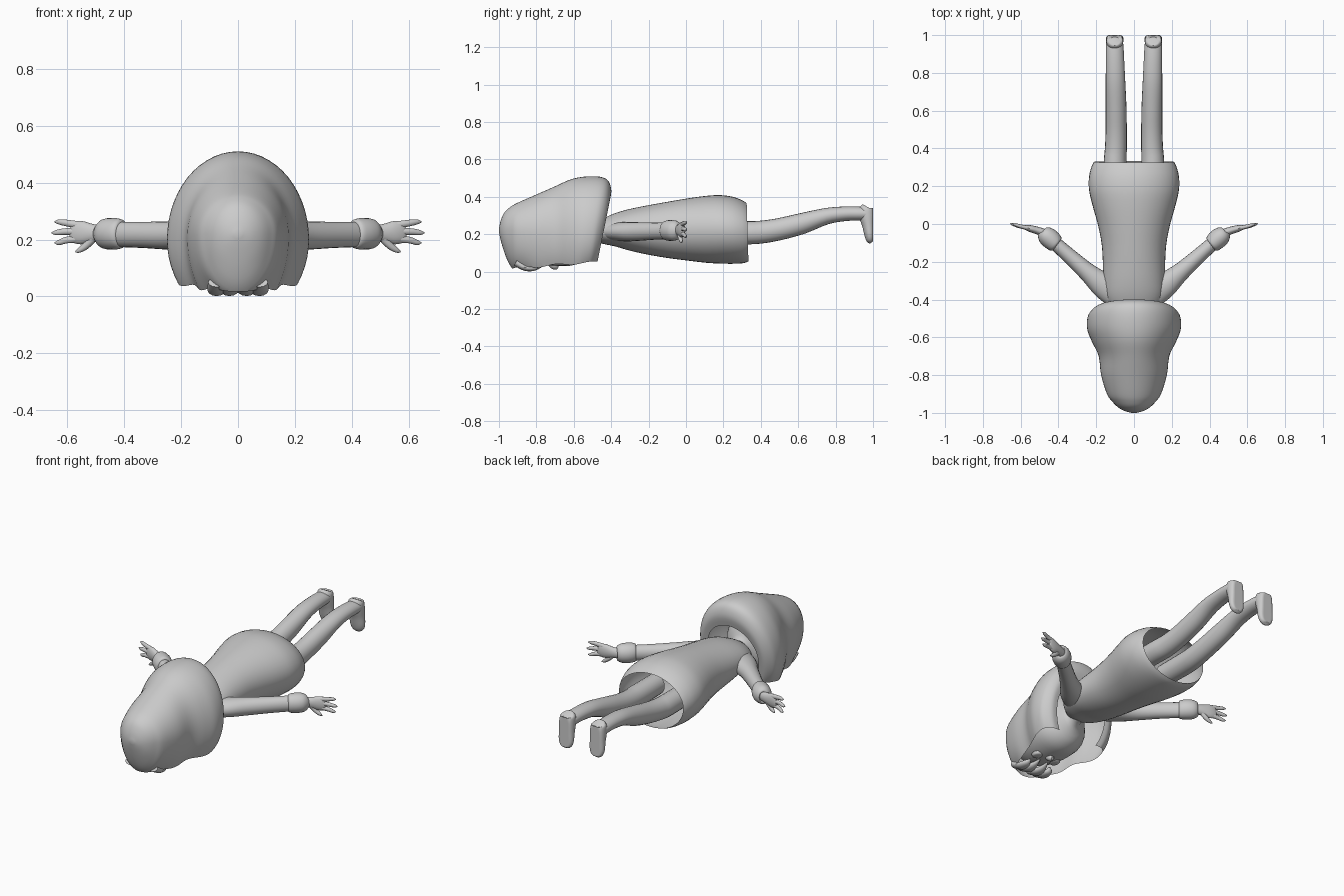
import bpy, bmesh, math
from mathutils import Vector

grey = bpy.data.materials.new("plain grey")
grey.diffuse_color = (0.6, 0.6, 0.6, 1)
Z, Y = Vector((0, 0, 1)), Vector((0, 1, 0))


def smooth_rows(rows, steps):
    """Catmull-Rom interpolation of every column."""
    out = []
    for i in range(len(rows) - 1):
        p0, p1 = rows[max(i - 1, 0)], rows[i]
        p2, p3 = rows[i + 1], rows[min(i + 2, len(rows) - 1)]
        for s in range(steps):
            t = s / steps
            out.append([0.5 * (2 * b + (c - a) * t + (2 * a - 5 * b + 4 * c - d) * t * t
                               + (3 * b - a - 3 * c + d) * t ** 3)
                        for a, b, c, d in zip(p0, p1, p2, p3)])
    return out + [list(rows[-1])]


def finish(name, bm, mirror=False):
    bmesh.ops.recalc_face_normals(bm, faces=bm.faces)
    me = bpy.data.meshes.new(name)
    bm.to_mesh(me)
    bm.free()
    me.polygons.foreach_set("use_smooth", [True] * len(me.polygons))
    me.set_sharp_from_angle(angle=math.radians(50))
    me.materials.append(grey)
    ob = bpy.data.objects.new(name, me)
    bpy.context.collection.objects.link(ob)
    if mirror:
        ob.modifiers.new("mirror", 'MIRROR')
    return ob


def skin(bm, rings, cap_start=True, cap_end=True):
    vs = [[bm.verts.new(p) for p in r] for r in rings]
    n = len(vs[0])
    for a, b in zip(vs, vs[1:]):
        for i in range(n):
            bm.faces.new((a[i], a[(i + 1) % n], b[(i + 1) % n], b[i]))
    if cap_start:
        bm.faces.new(vs[0])
    if cap_end:
        bm.faces.new(vs[-1])


def tube(bm, rows, ref=Z, sides=16, steps=4, limit=None):
    """Rows are x, y, z, radius across, radius along ref."""
    rows = smooth_rows(rows, steps)
    pts = [Vector(r[:3]) for r in rows]
    rings = []
    for i, r in enumerate(rows):
        tan = (pts[min(i + 1, len(pts) - 1)] - pts[max(i - 1, 0)]).normalized()
        side = tan.cross(ref).normalized()
        up = side.cross(tan)
        ring = []
        for k in range(sides):
            a = 2 * math.pi * k / sides
            p = pts[i] + side * max(r[3], .001) * math.cos(a) + up * max(r[4], .001) * math.sin(a)
            if limit:
                p.y = min(p.y, limit)
            ring.append(p)
        rings.append(ring)
    skin(bm, rings)


def hull(rows, sides, steps):
    """Rows are y, half width, middle z, top z, bottom z, lean."""
    rings = []
    for y, w, m, t, b, lean in smooth_rows(rows, steps):
        ring = []
        for k in range(sides):
            a = 2 * math.pi * k / sides
            s = math.sin(a)
            z = m + s * (t - m if s > 0 else m - b)
            ring.append((w * math.cos(a), y + lean * (z - 0.35), z))
        rings.append(ring)
    return rings


# Dress, open at the hem
bm = bmesh.new()
skin(bm, hull([(-.50, .06, .21, .25, .17, 0), (-.45, .12, .21, .28, .15, 0),
               (-.38, .155, .215, .312, .135, 0), (-.30, .162, .22, .335, .112, 0),
               (-.20, .165, .22, .355, .09, 0), (-.10, .172, .225, .373, .073, 0),
               (0, .192, .228, .39, .06, 0), (.10, .22, .23, .404, .048, 0),
               (.18, .238, .23, .409, .043, 0), (.25, .238, .225, .40, .042, -.01),
               (.30, .225, .22, .382, .045, -.02), (.325, .212, .215, .366, .055, -.03)],
              40, 3), cap_end=False)
finish("dress", bm)

# Hair shell, trimmed underneath so the face shows
bm = bmesh.new()
skin(bm, hull([(-1, .012, .22, .23, .21, 0), (-.99, .05, .22, .275, .165, 0),
               (-.97, .085, .22, .317, .10, 0), (-.94, .115, .22, .345, .035, 0),
               (-.90, .143, .215, .368, -.01, 0), (-.80, .174, .21, .412, -.06, 0),
               (-.70, .187, .205, .456, -.09, 0), (-.62, .222, .20, .493, -.09, .03),
               (-.55, .247, .20, .508, -.09, .07), (-.48, .247, .20, .507, -.08, .13),
               (-.44, .23, .20, .485, -.07, .18), (-.415, .20, .20, .43, -.06, .2),
               (-.415, .165, .20, .37, -.03, .2)], 56, 4), cap_end=False)
bmesh.ops.bisect_plane(bm, geom=bm.verts[:] + bm.edges[:] + bm.faces[:], dist=1e-5,
                       plane_co=(0, -.92, .018), plane_no=(0, .075, -1), clear_outer=True)
for v in bm.verts:          # wavy lower edge
    if v.co.z < .12:
        v.co.z += .008 * math.sin(v.co.y * 34) * (1 - v.co.z / .12)
finish("hair", bm)

# Head with face features turned to the ground
bm = bmesh.new()
skin(bm, hull([(-.93, .01, .2, .21, .19, 0), (-.91, .07, .19, .28, .10, 0),
               (-.86, .125, .18, .34, .055, 0), (-.78, .155, .18, .37, .035, 0),
               (-.68, .165, .18, .39, .03, 0), (-.60, .15, .18, .38, .035, 0),
               (-.54, .105, .18, .33, .07, 0), (-.50, .05, .2, .26, .14, 0),
               (-.44, .05, .21, .25, .16, 0)], 28, 3))
finish("head", bm)
bm = bmesh.new()
tube(bm, [(0, -.72, .05, .022, .024), (0, -.70, .03, .02, .022), (0, -.685, .018, .008, .008)],
     ref=Y, sides=12)
finish("nose", bm)
bm = bmesh.new()
tube(bm, [(.06, -.74, .05, .03, .035), (.06, -.74, .036, .024, .028), (.06, -.74, .032, .01, .01)],
     ref=Y, sides=14)
finish("eyes", bm, True)

# Fringe locks hanging over the forehead
bm = bmesh.new()
for x, tip in ((.03, -.76), (.075, -.79)):
    tube(bm, [(x, -.91, .05, .03, .02), (x, -.86, .022, .033, .018),
              (x, -.81, .02, .022, .015), (x * .9, tip, .035, .004, .004)], sides=12)
for v in bm.verts:
    v.co.z = max(v.co.z, 0)
finish("fringe", bm, True)

# Arms with puffed cuffs
bm = bmesh.new()
tube(bm, [(.08, -.37, .212, .085, .05), (.16, -.325, .213, .07, .052),
          (.24, -.26, .214, .05, .05), (.33, -.18, .216, .041, .046),
          (.42, -.10, .218, .036, .044), (.45, -.073, .22, .034, .04)], sides=20)
finish("arms", bm, True)
bm = bmesh.new()
tube(bm, [(.408, -.112, .22, .035, .042), (.415, -.106, .22, .046, .052),
          (.44, -.082, .22, .052, .056), (.468, -.059, .22, .048, .053),
          (.486, -.045, .22, .034, .04), (.488, -.043, .22, .02, .025)], sides=20)
finish("cuffs", bm, True)

# Hands: palm, three fingers and a thumb
bm = bmesh.new()
tube(bm, [(.47, -.048, .22, .02, .028), (.51, -.035, .222, .02, .032),
          (.55, -.024, .224, .018, .041), (.58, -.016, .226, .012, .036),
          (.59, -.013, .227, .006, .025)])
for z0, x1, z1 in ((.25, .645, .262), (.228, .655, .224), (.203, .645, .189)):
    xm = (.56 + x1) / 2
    tube(bm, [(.555, -.022, z0, .012, .014), (xm, -.012, (z0 + z1) / 2 + .002, .010, .012),
              (x1 - .015, -.002, z1, .008, .009), (x1, .002, z1, .002, .002)], sides=10)
tube(bm, [(.51, -.036, .205, .014, .016), (.535, -.03, .178, .012, .013),
          (.558, -.025, .162, .008, .009), (.572, -.022, .156, .002, .002)], sides=10)
finish("hands", bm, True)

# Legs
bm = bmesh.new()
tube(bm, [(.10, .14, .21, .058, .06), (.10, .32, .208, .06, .062),
          (.096, .40, .211, .058, .061), (.094, .50, .227, .056, .059),
          (.095, .62, .257, .055, .056), (.098, .75, .296, .052, .044),
          (.10, .85, .309, .049, .039), (.102, .93, .310, .047, .037),
          (.103, .97, .308, .044, .034)], sides=20)
finish("legs", bm, True)

# Feet with flat soles
bm = bmesh.new()
tube(bm, [(.102, .968, .347, .028, .022), (.102, .966, .338, .042, .04),
          (.102, .97, .30, .046, .046), (.102, .977, .25, .046, .036),
          (.102, .982, .20, .046, .029), (.102, .985, .172, .038, .023),
          (.102, .988, .158, .024, .014), (.102, .99, .154, .008, .006)],
     ref=Y, sides=24, limit=1.0)
finish("feet", bm, True)
